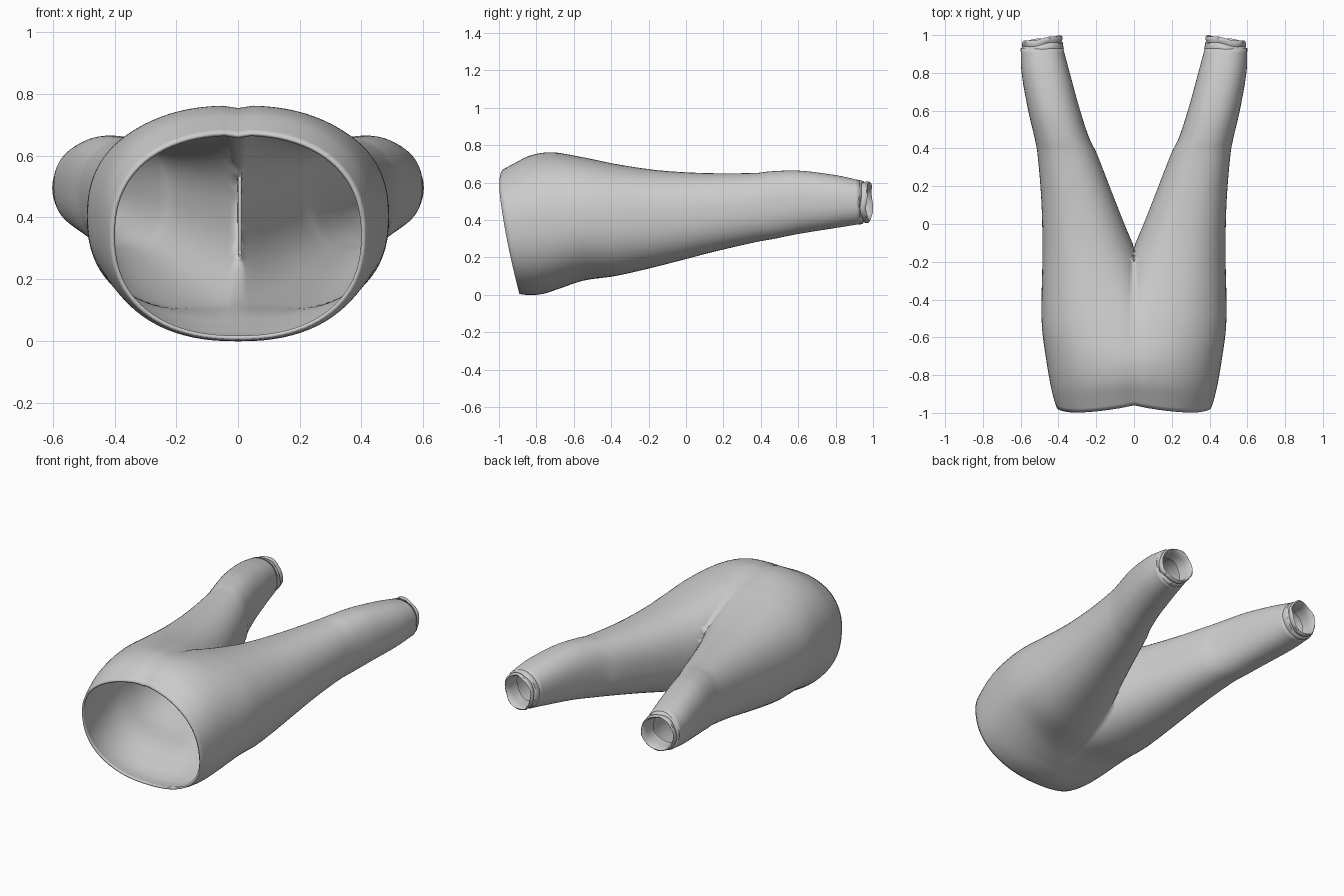
import bpy, bmesh, math

cube = bpy.data.objects.get("Cube")
if cube:
    bpy.data.objects.remove(cube, do_unlink=True)

# Sections along the garment: y, outer x, inner x, top z, bottom z
STATIONS = [
    (-1.0, .41, -.41, .675, .005), (-.95, .425, -.425, .70, 0),
    (-.85, .445, -.43, .745, 0), (-.72, .465, -.42, .762, .02),
    (-.55, .487, -.30, .735, .075), (-.38, .489, -.15, .70, .10),
    (-.20, .485, -.04, .672, .14), (-.05, .485, .03, .658, .178),
    (.15, .492, .11, .65, .23), (.38, .512, .20, .652, .283),
    (.45, .525, .235, .66, .295), (.60, .56, .285, .664, .325),
    (.80, .595, .34, .64, .357), (.93, .60, .375, .612, .378),
]
CROTCH = -.20
ROUND = .87
ARC, INNER = 44, 16


def slope(k, c):
    a, b = STATIONS[max(k - 1, 0)], STATIONS[min(k + 1, len(STATIONS) - 1)]
    return (b[c] - a[c]) / (b[0] - a[0])


def section(y):
    """Smoothly interpolated outer x, inner x, top z, bottom z."""
    k = 0
    while k < len(STATIONS) - 2 and STATIONS[k + 1][0] < y:
        k += 1
    p, q = STATIONS[k], STATIONS[k + 1]
    h = q[0] - p[0]
    t = (y - p[0]) / h
    s = t * t * (3 - 2 * t)
    return [p[c] + (q[c] - p[c]) * s + h * t * (1 - t)
            * ((1 - t) * slope(k, c) - t * slope(k + 1, c)) for c in range(1, 5)]


def power(v):
    return math.copysign(abs(v) ** ROUND, v)


def cut_angle(y):
    """Angle at which the section oval meets the centre plane."""
    xo, xi, _, _ = section(min(y, CROTCH))
    ratio = min(1, max(0, (xo + xi) / (xo - xi)))
    return math.pi - math.acos(ratio ** (1 / ROUND))


def ring_point(y, a):
    xo, xi, zt, zb = section(y)
    x = max(0, (xo + xi) / 2 + (xo - xi) / 2 * power(math.cos(a)))
    z = (zt + zb) / 2 + (zt - zb) / 2 * power(math.sin(a))
    # slanted waist opening and the shallow centre seam
    fade = max(0, min(1, (-.7 - y) / .3))
    drop = .11 * max(0, (.6 - z) / .6) ** 1.4
    if a > 0:
        drop += .04 * max(0, 1 - x / .36) ** 2
        z -= .008 * math.exp(-(x / .025) ** 2) * (y < CROTCH)
    if y <= CROTCH and x < 1e-4:
        x = 0
    return (x, y + fade * drop, z)


def finish(name, bm, thickness=0):
    """Object with mirrored right half, optional cloth thickness."""
    mesh = bpy.data.meshes.new(name)
    bm.to_mesh(mesh)
    bm.free()
    obj = bpy.data.objects.new(name, mesh)
    bpy.context.collection.objects.link(obj)
    mirror = obj.modifiers.new("mirror", 'MIRROR')
    mirror.merge_threshold = .0005
    if thickness:
        cloth = obj.modifiers.new("cloth", 'SOLIDIFY')
        cloth.thickness = thickness
        cloth.offset = -1
    bpy.ops.object.select_all(action='DESELECT')
    obj.select_set(True)
    bpy.context.view_layer.objects.active = obj
    bpy.ops.object.shade_smooth_by_angle(angle=math.radians(50))
    return obj


def skin(bm, rows, closed):
    for lower, upper in zip(rows, rows[1:]):
        n = len(lower)
        for i in range(n if closed else n - 1):
            j = (i + 1) % n
            bm.faces.new((lower[i], lower[j], upper[j], upper[i]))


def arc_points(y):
    a0 = cut_angle(y)
    return [ring_point(y, a0 * (1 - 2 * i / ARC)) for i in range(ARC + 1)]


# Hips: open half rings up to the crotch
bm = bmesh.new()
steps = 36
hips = []
for k in range(steps + 1):
    y = -1 + (CROTCH + 1) * k / steps
    pts = arc_points(y)
    pts[0] = (0, *pts[0][1:])
    pts[-1] = (0, *pts[-1][1:])
    hips.append([bm.verts.new(p) for p in pts])
skin(bm, hips, False)

# Leg: closed rings, the first one sharing the last hip ring
steps = 48
a0 = cut_angle(CROTCH)
gap = 2 * (math.pi - a0)
leg = []
for k in range(steps + 1):
    y = CROTCH + (.93 - CROTCH) * k / steps
    outer = hips[-1] if k == 0 else [bm.verts.new(p) for p in arc_points(y)]
    inner = []
    for i in range(1, INNER):
        x, py, z = ring_point(y, -a0 - gap * i / INNER)
        if k == 0:
            x = 0
            py -= .02 * math.sin(math.pi * i / INNER)
        inner.append(bm.verts.new((x, py, z)))
    leg.append(outer + inner)
skin(bm, leg, True)
finish("trousers", bm, .012)

# Cuffs: crumpled rolled hems, as (scale, y) rings
bm = bmesh.new()
PROFILE = [(.97, .91), (1.02, .928), (.98, .945), (.91, .95), (.95, .962),
           (.95, .975), (.89, .982), (.82, .972), (.79, .94), (.77, .88)]
rows = []
for k, (s, y) in enumerate(PROFILE):
    row = []
    for i in range(48):
        a = -2 * math.pi * i / 48
        crumple = .012 * math.sin(5 * a + k) + .008 * math.sin(9 * a - 2 * k)
        tilt = -.016 * math.cos(a) + .004 * math.sin(4 * a)
        r = s + crumple * (k > 1)
        row.append(bm.verts.new((.487 + .113 * r * math.cos(a), y + tilt * (k > 1),
                                 .495 + .117 * r * math.sin(a))))
    rows.append(row)
skin(bm, rows, True)
finish("ankle_cuffs", bm)
